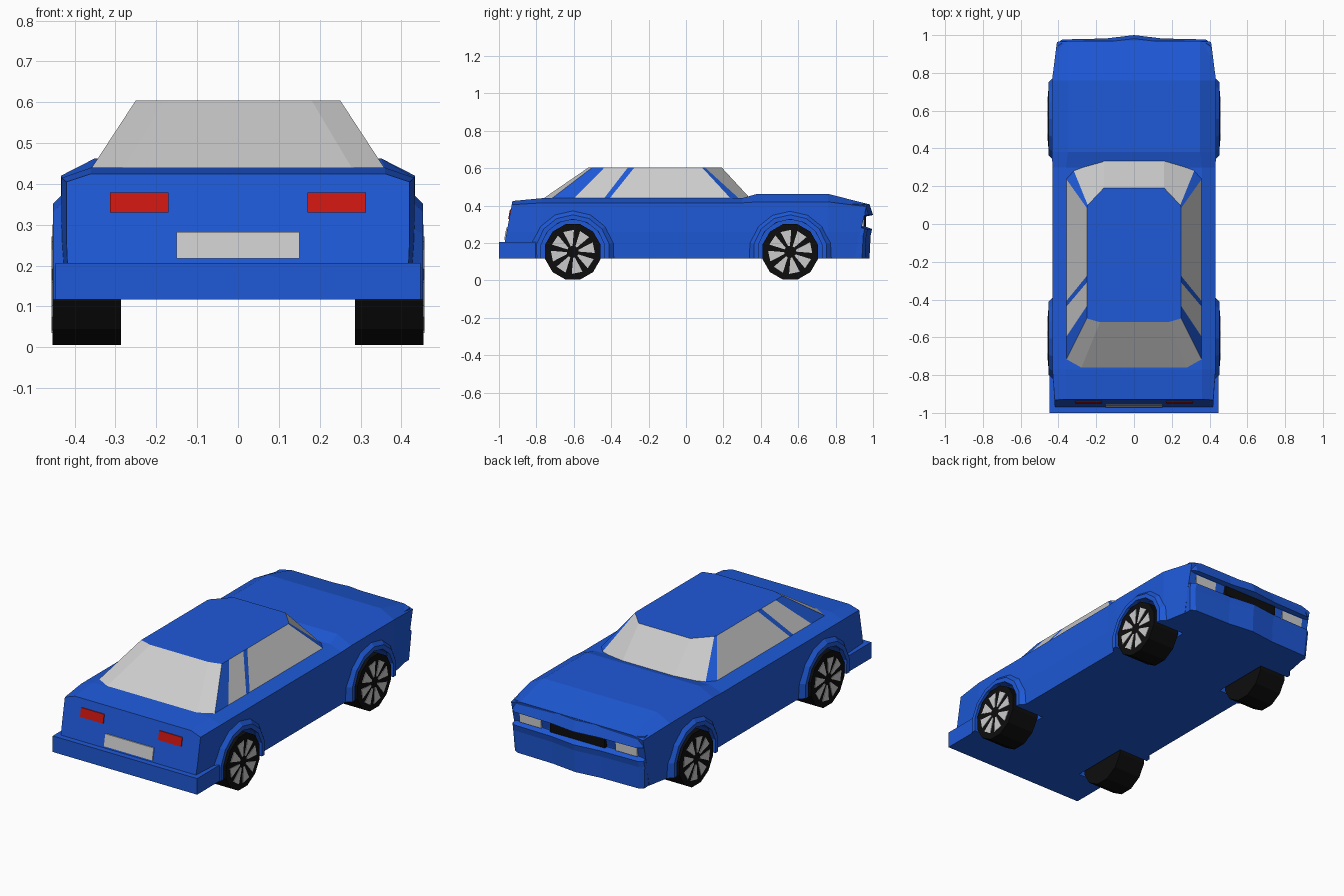
import bpy, bmesh, math

if "Cube" in bpy.data.objects:
    bpy.data.objects.remove(bpy.data.objects["Cube"])


def material(name, rgb):
    m = bpy.data.materials.new(name)
    m.diffuse_color = (*rgb, 1)
    m.use_nodes = True
    m.node_tree.nodes["Principled BSDF"].inputs["Base Color"].default_value = m.diffuse_color
    return m


BLUE = material("blue_paint", (0.013, 0.10, 0.68))
BLACK = material("black_rubber", (0.004, 0.004, 0.004))
RED = material("red_lens", (0.6, 0.008, 0.005))


def make(name, verts, faces, mat=None, recalc=True):
    me = bpy.data.meshes.new(name)
    me.from_pydata(verts, [], faces)
    if recalc:
        bm = bmesh.new()
        bm.from_mesh(me)
        bmesh.ops.recalc_face_normals(bm, faces=bm.faces)
        bm.to_mesh(me)
        bm.free()
    if mat:
        me.materials.append(mat)
    ob = bpy.data.objects.new(name, me)
    bpy.context.collection.objects.link(ob)
    return ob


def loft(name, rings, mat=None):
    """Skin a list of closed rings and cap both ends."""
    n = len(rings[0])
    verts = [p for r in rings for p in r]
    faces = [(k * n + i, k * n + (i + 1) % n, (k + 1) * n + (i + 1) % n, (k + 1) * n + i)
             for k in range(len(rings) - 1) for i in range(n)]
    faces += [tuple(range(n)), tuple(range(len(verts) - n, len(verts)))]
    return make(name, verts, faces, mat)


def box(name, x, y, z, mat=None, slant=0.0):
    """Box from ranges; slant shifts y per unit of z."""
    rings = [[(a, b + slant * (c - z[0]), c)
              for a, b in ((x[0], y[0]), (x[1], y[0]), (x[1], y[1]), (x[0], y[1]))] for c in z]
    return loft(name, rings, mat)


def circle(x, y, z, r, n):
    return [(x, y + r * math.cos((i + .5) * math.tau / n), z + r * math.sin((i + .5) * math.tau / n))
            for i in range(n)]


# Main body: cross-sections along the length (y bottom, y top, width, shoulder x, side z, top z)
Z0 = 0.117
stations = [(-0.985, -0.928, 0.420, 0.36, 0.405, 0.425),
            (-0.77, -0.77, 0.432, 0.36, 0.415, 0.44),
            (0.30, 0.30, 0.432, 0.36, 0.415, 0.44),
            (0.38, 0.38, 0.434, 0.35, 0.42, 0.463),
            (0.76, 0.76, 0.434, 0.35, 0.42, 0.463),
            (0.90, 0.968, 0.408, 0.35, 0.395, 0.41)]
rings = []
for yb, yt, w, ws, zs, zt in stations:
    half = [(w - 0.006, Z0), (w, 0.26), (w, zs), (ws, zt)]
    section = half + [(-x, z) for x, z in reversed(half)]
    rings.append([(x, yb + (yt - yb) * (z - Z0) / (zt - Z0), z) for x, z in section])
body = loft("body", rings, BLUE)

# Wheel wells cut from the body
WHEELS = [(-0.605, 0.153), (0.557, 0.153)]
cutters = []
for wy, wz in WHEELS:
    for s in (-1, 1):
        c = loft("well_cutter", [circle(s * x, wy, wz, 0.176, 12) for x in (0.27, 0.5)], BLUE)
        c.hide_render = True
        mod = body.modifiers.new("well", 'BOOLEAN')
        mod.operation, mod.solver, mod.object = 'DIFFERENCE', 'EXACT', c
        cutters.append(c)
bpy.context.view_layer.update()
cut = bpy.data.meshes.new_from_object(body.evaluated_get(bpy.context.evaluated_depsgraph_get()))
body.modifiers.clear()
body.data = cut
for c in cutters:
    bpy.data.objects.remove(c)

# Nose: plan outlines with a shallow V, stacked in height (z, front y, half width)
levels = [(Z0, 0.966, 0.400), (0.24, 0.972, 0.408), (0.275, 0.98, 0.406), (0.288, 0.945, 0.400),
          (0.342, 0.945, 0.400), (0.35, 0.985, 0.404), (0.408, 0.966, 0.404)]
rings = []
for z, y, w in levels:
    half = [(w, 0.89), (w, y - 0.025), (w - 0.025, y - 0.008), (0.15, y - 0.003)]
    rings.append([(x, b, z) for x, b in half] + [(0, y + 0.015, z)]
                 + [(-x, b, z) for x, b in reversed(half)])
loft("nose", rings, BLUE)
box("grille", (-0.17, 0.17), (0.92, 0.962), (0.289, 0.341), BLACK)

# Rear bumper and number plate panel
box("rear_bumper", (-0.447, 0.447), (-1.0, -0.78), (Z0, 0.207), BLUE)
SL = (0.985 - 0.928) / (0.425 - Z0)


def rear_y(z):
    return -0.985 + SL * (z - Z0)


box("plate_panel", (-0.15, 0.15), (rear_y(0.218) - 0.006, rear_y(0.218) + 0.01), (0.218, 0.283), None, SL)

# Cabin: matching base and roof outlines, front to back on one side, then mirrored
base = [(0.16, 0.345), (0.32, 0.285), (0.36, 0.24), (0.36, -0.41), (0.36, -0.44),
        (0.36, -0.60), (0.36, -0.72), (0.28, -0.765)]
roof = [(0.16, 0.19), (0.245, 0.10), (0.25, 0.085), (0.25, -0.275), (0.25, -0.31),
        (0.25, -0.435), (0.25, -0.50), (0.18, -0.52)]


def mirrored(pts, z):
    return [(x, y, z) for x, y in pts] + [(-x, y, z) for x, y in reversed(pts)]


verts = mirrored(base, 0.437) + mirrored(roof, 0.605)
n = 16
pillars = {1, 3, 5, 9, 11, 13}
sides = {i: ((i + 1) % n, i, n + i, n + (i + 1) % n) for i in range(n)}
make("roof_and_pillars", verts, [sides[i] for i in pillars] + [tuple(reversed(range(n, 2 * n)))],
     BLUE, False)
make("windows", verts, [f for i, f in sides.items() if i not in pillars], None, False)

for s, side in ((1, "right"), (-1, "left")):
    # Lamps
    lens = sorted((s * 0.17, s * 0.313))
    box("tail_light_" + side, lens, (rear_y(0.33) - 0.005, rear_y(0.33) + 0.01), (0.33, 0.379), RED, SL)
    box("headlight_" + side, sorted((s * 0.23, s * 0.365)), (0.92, 0.953), (0.289, 0.341))

    for (wy, wz), end in zip(WHEELS, ("rear", "front")):
        tag = end + "_" + side
        # Flared arch: closed profile (radius, x) swept over the wheel
        profile = [(0.174, 0.40), (0.174, 0.453), (0.198, 0.453), (0.226, 0.425), (0.226, 0.40)]
        rings = []
        for k in range(9):
            a = math.radians(-13 + 206 * k / 8)
            rings.append([(s * x, wy + r * math.cos(a), max(Z0, wz + r * math.sin(a)))
                          for r, x in profile])
        loft("wheel_arch_" + tag, rings, BLUE)

        # Tyre
        loft("tyre_" + tag, [circle(s * x, wy, wz, 0.153, 12) for x in (0.287, 0.454)], BLACK)

        # Wheel trim: eight pale wedges, joined into one mesh
        tv, tf = [], []
        for k in range(8):
            o = len(tv)
            a0 = k * math.tau / 8 + 0.2
            for x in (0.45, 0.457):
                for r, d in ((0.032, -0.16), (0.118, -0.25), (0.118, 0.25), (0.032, 0.16)):
                    tv.append((s * x, wy + r * math.cos(a0 + d), wz + r * math.sin(a0 + d)))
            tf += [(o, o + 1, o + 2, o + 3), (o + 4, o + 5, o + 6, o + 7)]
            tf += [(o + i, o + (i + 1) % 4, o + 4 + (i + 1) % 4, o + 4 + i) for i in range(4)]
        make("wheel_trim_" + tag, tv, tf)
